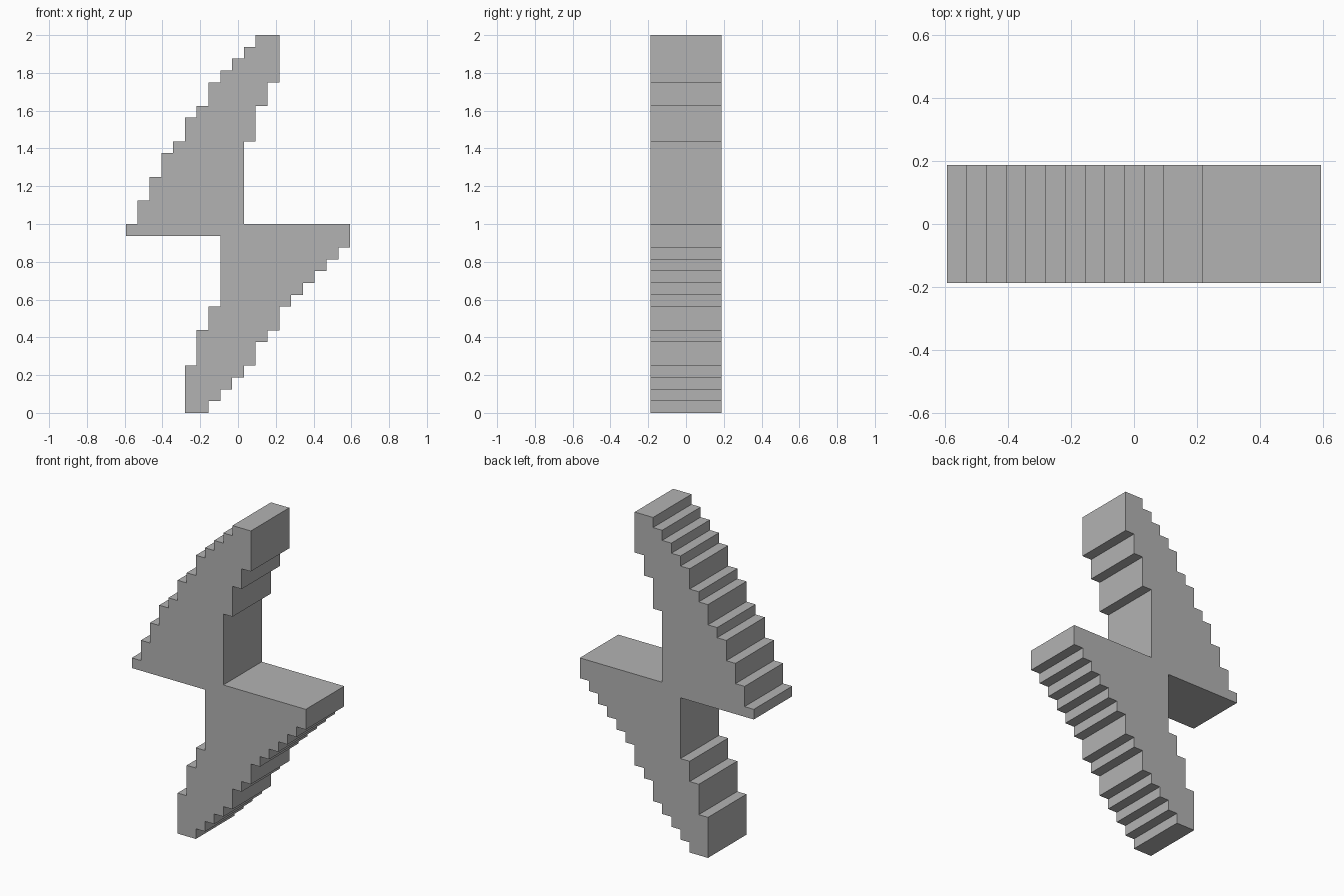
import bpy
import bmesh

old = bpy.data.objects.get("Cube")
if old:
    bpy.data.objects.remove(old, do_unlink=True)

UNIT = 1 / 16      # size of one step
CENTRE = 9.5       # column at x = 0
HALF_DEPTH = 3     # half thickness in steps


def stairs(column, direction, levels):
    """Step sideways by one column at each of the given levels."""
    points = []
    for level in levels:
        points += [(column, level), (column + direction, level)]
        column += direction
    return points


# Outline of the bolt, anticlockwise from the top right corner
outline = [(13, 32)]
outline += [(11, 32)] + stairs(11, -1, [31, 30, 29, 28, 26, 25, 23, 22, 20, 18, 16])
outline += [(0, 15), (8, 15)] + stairs(8, -1, [9, 7, 4])
outline += [(5, 0), (7, 0)] + stairs(7, 1, [1, 2, 3, 4, 6, 7, 9, 10, 11, 12, 13, 14])
outline += [(19, 16), (10, 16)] + stairs(10, 1, [23, 26, 28])

# Plain grey surface
grey = bpy.data.materials.new("grey")
grey.use_nodes = True
colour = (0.45, 0.45, 0.45, 1)
grey.diffuse_color = colour
grey.node_tree.nodes["Principled BSDF"].inputs["Base Color"].default_value = colour

# Extrude the outline from front to back
bm = bmesh.new()
front = bm.faces.new([
    bm.verts.new(((c - CENTRE) * UNIT, -HALF_DEPTH * UNIT, r * UNIT))
    for c, r in outline
])
extruded = bmesh.ops.extrude_face_region(bm, geom=[front], use_keep_orig=True)
moved = [v for v in extruded["geom"] if isinstance(v, bmesh.types.BMVert)]
bmesh.ops.translate(bm, vec=(0, 2 * HALF_DEPTH * UNIT, 0), verts=moved)
bmesh.ops.recalc_face_normals(bm, faces=bm.faces)

mesh = bpy.data.meshes.new("lightning_bolt")
bm.to_mesh(mesh)
bm.free()
mesh.materials.append(grey)
bolt = bpy.data.objects.new("lightning_bolt", mesh)
bpy.context.collection.objects.link(bolt)
